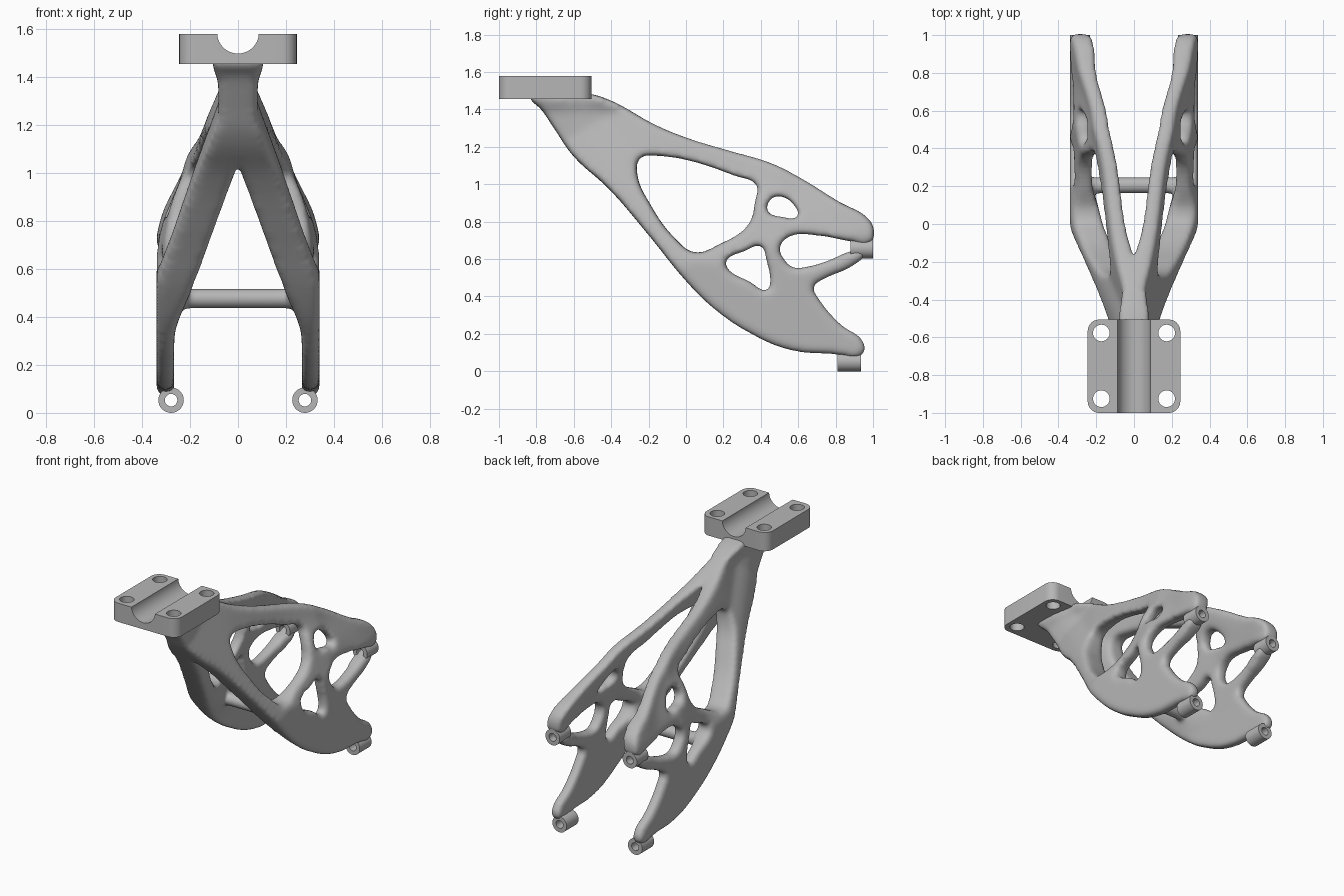
import bpy
import bmesh
import math
from mathutils import Matrix, Vector

if "Cube" in bpy.data.objects:
    bpy.data.objects.remove(bpy.data.objects["Cube"], do_unlink=True)

# One cast metal colour for everything
GREY = (0.47, 0.47, 0.47, 1.0)
metal = bpy.data.materials.new("cast_grey")
metal.use_nodes = True
metal.diffuse_color = GREY
for node in metal.node_tree.nodes:
    if node.type == 'BSDF_PRINCIPLED':
        node.inputs["Base Color"].default_value = GREY


def add_object(name, data):
    obj = bpy.data.objects.new(name, data)
    bpy.context.scene.collection.objects.link(obj)
    return obj


def mesh_object(name, bm):
    bmesh.ops.recalc_face_normals(bm, faces=bm.faces[:])
    mesh = bpy.data.meshes.new(name)
    bm.to_mesh(mesh)
    bm.free()
    return add_object(name, mesh)


def evaluated_mesh(obj):
    bpy.context.view_layer.update()
    deps = bpy.context.evaluated_depsgraph_get()
    return bpy.data.meshes.new_from_object(obj.evaluated_get(deps))


def bake(obj):
    mesh = evaluated_mesh(obj)
    obj.modifiers.clear()
    obj.data = mesh


def finish(obj, angle):
    obj.data.materials.clear()
    obj.data.materials.append(metal)
    bpy.ops.object.select_all(action='DESELECT')
    obj.select_set(True)
    bpy.context.view_layer.objects.active = obj
    bpy.ops.object.shade_smooth_by_angle(angle=math.radians(angle))


def add_remesh(obj, size):
    mod = obj.modifiers.new("remesh", 'REMESH')
    mod.mode = 'VOXEL'
    mod.voxel_size = size
    mod.use_smooth_shade = True


def add_cylinder(bm, radius, length, matrix, segments=40):
    bmesh.ops.create_cone(bm, cap_ends=True, segments=segments, radius1=radius,
                          radius2=radius, depth=length, matrix=matrix)


def smoothstep(a, b, t):
    t = max(0.0, min(1.0, (t - a) / (b - a)))
    return t * t * (3 - 2 * t)


# Side frame profile (y, z): outline followed by three openings
OUTLINE = [
    (-.83, 1.472), (-.68, 1.475), (-.54, 1.482), (-.42, 1.45), (-.17, 1.315),
    (0, 1.245), (.23, 1.175), (.45, 1.11), (.61, 1.03), (.82, .9), (.97, .815),
    (1, .76), (.985, .69), (.88, .7), (.71, .73), (.55, .725), (.495, .66),
    (.525, .59), (.57, .55), (.65, .555), (.77, .59), (.875, .635), (.95, .64),
    (.89, .57), (.74, .5), (.675, .45), (.7, .395), (.82, .25), (.95, .145),
    (.94, .09), (.81, .095), (.55, .12), (.34, .21), (.15, .34), (0, .49),
    (-.195, .73), (-.41, .98), (-.6, 1.155), (-.7, 1.3), (-.775, 1.41)]
MAIN_WINDOW = [
    (-.25, 1.145), (-.265, 1.05), (-.195, .89), (-.06, .705), (.045, .63),
    (.18, .675), (.34, .785), (.375, .92), (.385, .995), (.26, 1.05),
    (.02, 1.13), (-.14, 1.155)]
UPPER_WINDOW = [(.45, .925), (.435, .845), (.5, .825), (.605, .825), (.59, .88), (.51, .94)]
LOWER_WINDOW = [
    (.405, .675), (.31, .645), (.205, .59), (.21, .555), (.34, .475),
    (.44, .43), (.455, .49), (.435, .59)]

SHEET = 0.05
curve = bpy.data.curves.new("frame_profile", 'CURVE')
curve.dimensions = '2D'
curve.fill_mode = 'BOTH'
curve.extrude = SHEET
curve.resolution_u = 5
for points in (OUTLINE, MAIN_WINDOW, UPPER_WINDOW, LOWER_WINDOW):
    spline = curve.splines.new('BEZIER')
    spline.bezier_points.add(len(points) - 1)
    spline.use_cyclic_u = True
    for bp, (y, z) in zip(spline.bezier_points, points):
        bp.co = (y, z, 0)
        bp.handle_left_type = bp.handle_right_type = 'AUTO'
profile = add_object("frame_profile", curve)
sheet = evaluated_mesh(profile)
bpy.data.objects.remove(profile, do_unlink=True)

bm = bmesh.new()
bm.from_mesh(sheet)
bmesh.ops.remove_doubles(bm, verts=bm.verts[:], dist=0.0001)
frame = mesh_object("side_frames", bm)
add_remesh(frame, 0.016)
bake(frame)


# Splay the flat frame outward and vary its thickness
def splay(co):
    y, z, side = co.x, co.y, co.z / SHEET
    front = 1 - smoothstep(0.1, 0.45, z - 0.5 + 1.2 * y)
    crotch = 1 - smoothstep(-0.3, 0.05, y)
    tip = smoothstep(0.7, 0.95, y)
    above = smoothstep(0.3, 0.6, z)
    half = 0.032 + above * (0.005 + 0.04 * max(front, 0.35 * crotch) + 0.013 * tip)
    half += 0.025 * smoothstep(1.37, 1.46, z)
    # The upper beam bows inward along its middle
    bow = smoothstep(1.0, 1.2, z + 0.35 * y)
    bow *= smoothstep(-0.1, 0.35, y) * (1 - smoothstep(0.55, 0.85, y))
    centre = 0.4 + 0.14 * min(y, 0.5) - 0.25 * z - 0.03 * bow
    centre = max(0.0, min(centre, 0.335 - half))
    return Vector((centre + side * half, y, z))


bm = bmesh.new()
bm.from_mesh(frame.data)
for v in bm.verts:
    v.co = splay(v.co)
# Cross bar half, overlapping the middle
add_cylinder(bm, 0.039, 0.36, Matrix.Translation((0.12, 0.205, 0.477))
             @ Matrix.Rotation(math.pi / 2, 4, 'Y'))
bmesh.ops.recalc_face_normals(bm, faces=bm.faces[:])
bm.to_mesh(frame.data)
bm.free()

# Mirror, fuse into one casting and soften the edges
mirror = frame.modifiers.new("mirror", 'MIRROR')
mirror.use_mirror_merge = False
add_remesh(frame, 0.012)
soft = frame.modifiers.new("soften", 'SMOOTH')
soft.factor = 0.5
soft.iterations = 20
swell = frame.modifiers.new("swell", 'DISPLACE')
swell.mid_level = 0.0
swell.strength = 0.005
bake(frame)
finish(frame, 60)

# Mounting block with rounded corners
bm = bmesh.new()
bmesh.ops.create_cube(bm, size=1, matrix=Matrix.Translation((0, -0.753, 1.517))
                      @ Matrix.Diagonal((0.49, 0.494, 0.125, 1)))
upright = [e for e in bm.edges if abs(e.verts[0].co.z - e.verts[1].co.z) > 0.1]
bmesh.ops.bevel(bm, geom=upright, offset=0.06, segments=8, profile=0.5, affect='EDGES')
block = mesh_object("mounting_block", bm)

# Cutters for the pipe groove and four bolt holes
cuts = [("groove_cutter", 0.087, Matrix.Translation((0, -0.753, 1.585))
         @ Matrix.Rotation(math.pi / 2, 4, 'X'))]
for x in (-0.173, 0.173):
    for y in (-0.925, -0.577):
        cuts.append(("bolt_cutter", 0.044, Matrix.Translation((x, y, 1.517))))
cutters = []
for name, radius, matrix in cuts:
    bm = bmesh.new()
    add_cylinder(bm, radius, 0.8, matrix)
    cutter = mesh_object(name, bm)
    cutter.hide_render = True
    mod = block.modifiers.new(name, 'BOOLEAN')
    mod.operation = 'DIFFERENCE'
    mod.solver = 'EXACT'
    mod.object = cutter
    cutters.append(cutter)
bake(block)
for cutter in cutters:
    bpy.data.objects.remove(cutter, do_unlink=True)
finish(block, 30)


# Bushings: a rectangular section spun about the y direction
def bushing(name, x, y0, y1, z, outer=0.053, inner=0.026):
    bm = bmesh.new()
    corners = [(inner, y0), (outer, y0), (outer, y1), (inner, y1)]
    ring = [bm.verts.new((x + r, y, z)) for r, y in corners]
    edges = [bm.edges.new((ring[i], ring[i - 1])) for i in range(4)]
    bmesh.ops.spin(bm, geom=ring + edges, cent=(x, 0, z), axis=(0, 1, 0),
                   angle=math.tau, steps=32)
    bmesh.ops.remove_doubles(bm, verts=bm.verts[:], dist=0.0005)
    finish(mesh_object(name, bm), 30)


for side, sign in (("left", 1), ("right", -1)):
    bushing("upper_bushing_" + side, sign * 0.285, 0.88, 1.0, 0.657)
    bushing("lower_bushing_" + side, sign * 0.279, 0.81, 0.935, 0.053)
